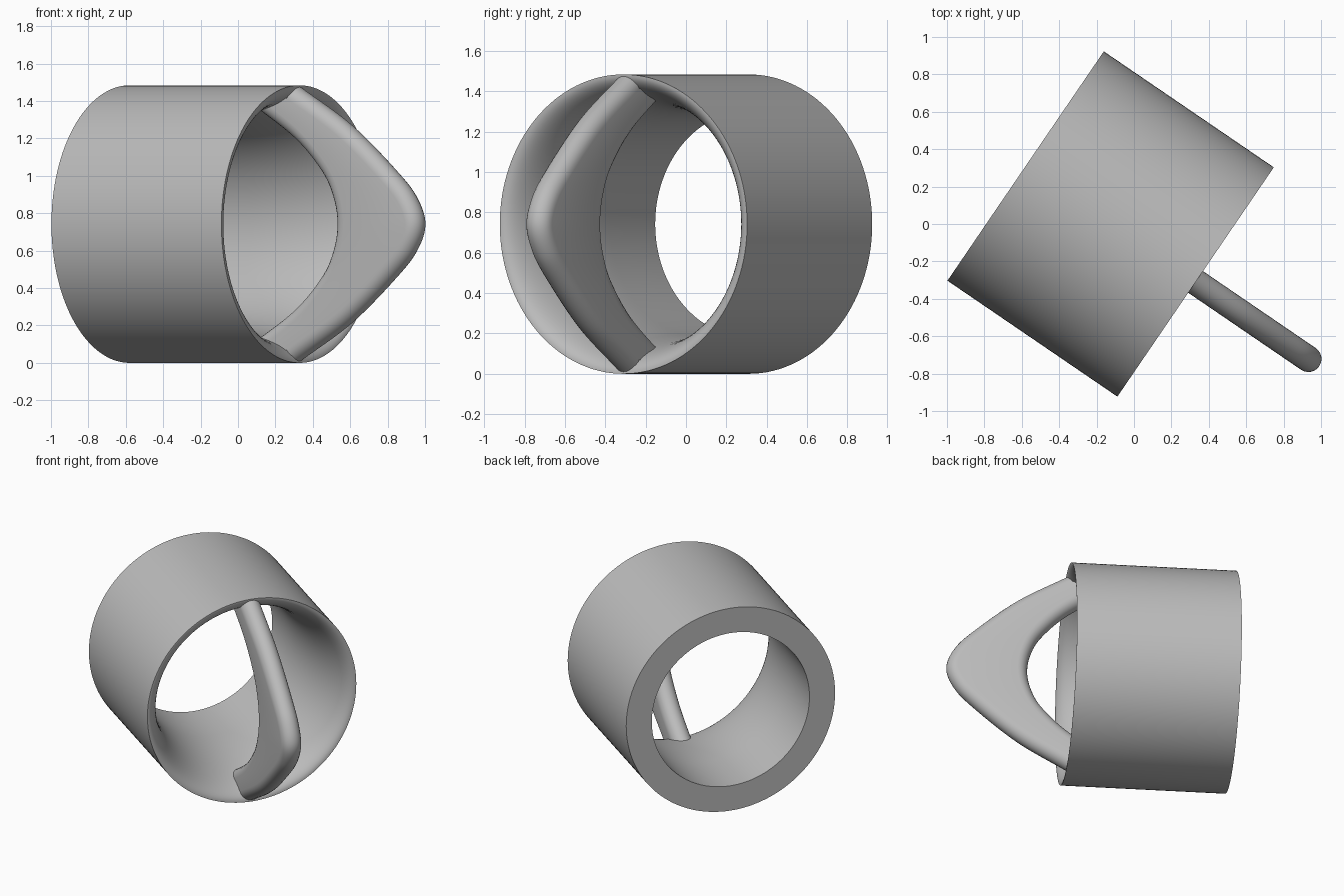
import bpy, bmesh, math
from mathutils import Vector, Matrix

cube = bpy.data.objects.get("Cube")
if cube:
    bpy.data.objects.remove(cube, do_unlink=True)

R, HALF, BORE, FLARE = 0.742, 0.55, 0.56, 0.7
PLACE = Matrix.Translation((-0.125, 0, R)) @ Matrix.Rotation(math.radians(-34.3), 4, "Z")

grey = bpy.data.materials.new("plain_grey")
grey.use_nodes = True
grey.diffuse_color = (0.5, 0.5, 0.5, 1)
grey.node_tree.nodes["Principled BSDF"].inputs["Base Color"].default_value = (0.5, 0.5, 0.5, 1)


def loft(name, rings, close_loop):
    """Skin a list of closed rings; cap the ends unless the loop closes."""
    bm = bmesh.new()
    rows = [[bm.verts.new(p) for p in ring] for ring in rings]
    pairs = list(zip(rows, rows[1:]))
    if close_loop:
        pairs.append((rows[-1], rows[0]))
    else:
        bm.faces.new(rows[0])
        bm.faces.new(rows[-1])
    for a, b in pairs:
        for i in range(len(a)):
            j = (i + 1) % len(a)
            bm.faces.new((a[i], a[j], b[j], b[i]))
    bmesh.ops.recalc_face_normals(bm, faces=bm.faces)
    mesh = bpy.data.meshes.new(name)
    bm.to_mesh(mesh)
    bm.free()
    mesh.materials.append(grey)
    obj = bpy.data.objects.new(name, mesh)
    bpy.context.collection.objects.link(obj)
    obj.matrix_world = PLACE
    bpy.ops.object.select_all(action="DESELECT")
    obj.select_set(True)
    bpy.context.view_layer.objects.active = obj
    bpy.ops.object.shade_smooth_by_angle(angle=math.radians(35))
    return obj


# Cup body: straight bore at the back, elliptical flare to a thin front rim
profile = [(-HALF, BORE), (-HALF, R), (HALF, R)]
STEPS = 24
for i in range(STEPS + 1):
    a = math.pi / 2 * (1 - i / STEPS)
    profile.append((HALF - FLARE + FLARE * math.sin(a),
                    R - 0.003 - (R - 0.003 - BORE) * math.cos(a)))
SIDES = 128
rings = []
for k in range(SIDES):
    t = math.tau * k / SIDES
    rings.append([(u, r * math.cos(t), r * math.sin(t)) for u, r in profile])
loft("cup_body", rings, True)


# Handle: slab arch with fully rounded inner and outer edges
def spline(half, steps=10):
    """Smooth curve through points mirrored about the middle height."""
    pts = [Vector(p) for p in half]
    pts = [Vector((p.x, -p.y)) for p in pts[:0:-1]] + pts
    pts = [2 * pts[0] - pts[1]] + pts + [2 * pts[-1] - pts[-2]]
    out = []
    for a, b, c, d in zip(pts, pts[1:], pts[2:], pts[3:]):
        for i in range(steps):
            t = i / steps
            out.append(0.5 * (2 * b + (c - a) * t + (2 * a - 5 * b + 4 * c - d) * t ** 2
                              + (3 * b - a - 3 * c + d) * t ** 3))
    return out + [pts[-2]]


def inward(curve, i, sign):
    tan = (curve[min(i + 1, len(curve) - 1)] - curve[max(i - 1, 0)]).normalized()
    return Vector((-tan.y, tan.x)) * sign


outer = spline([(1.35, 0), (1.3, 0.14), (1.175, 0.28), (0.88, 0.53), (0.55, 0.732)])
inner = spline([(0.81, 0), (0.785, 0.14), (0.71, 0.28), (0.53, 0.46), (0.22, 0.66)])
THICK, CAP = 0.07, 12
rings = []
for i in range(len(outer)):
    ring = []
    for curve, sign in ((outer, 1), (inner, -1)):
        n = inward(curve, i, sign)
        for k in range(CAP + 1):
            a = math.pi * (k / CAP - 0.5)
            p = curve[i] + n * THICK * (1 - math.cos(a))
            ring.append((p.x, sign * THICK * math.sin(a), p.y))
    rings.append(ring)
loft("arched_handle", rings, False)
